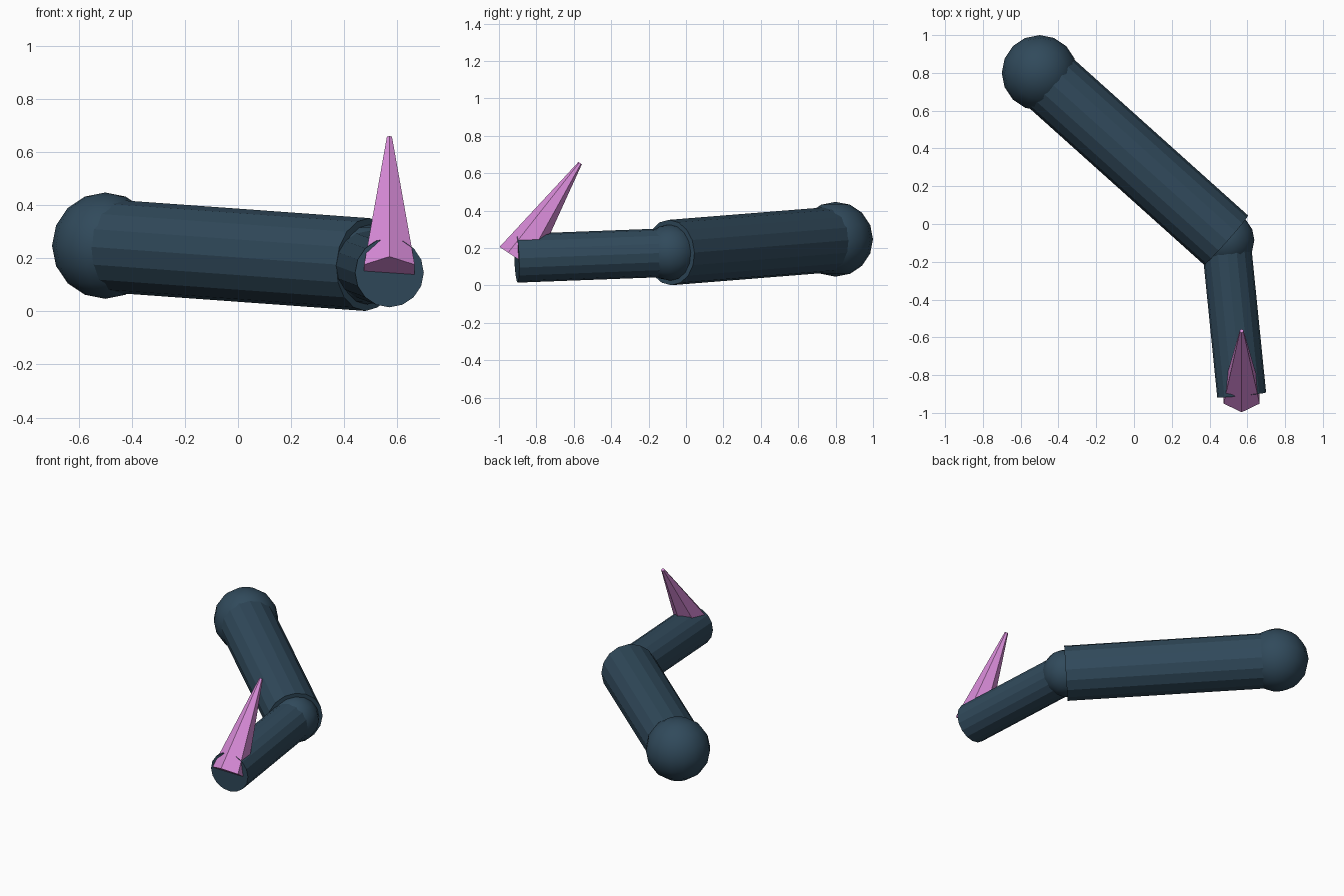
import bpy
from mathutils import Vector

if "Cube" in bpy.data.objects:
    bpy.data.objects.remove(bpy.data.objects["Cube"])

# Joint positions along the limb
SHOULDER = Vector((-0.50, 0.80, 0.247))
ELBOW = Vector((0.487, -0.085, 0.176))
WRIST = Vector((0.57, -0.905, 0.145))
CLAW_TIP = Vector((0.57, -0.566, 0.654))


def material(name, rgb):
    m = bpy.data.materials.new(name)
    m.diffuse_color = (*rgb, 1)
    m.use_nodes = True
    m.node_tree.nodes["Principled BSDF"].inputs["Base Color"].default_value = m.diffuse_color
    return m


SLATE = material("slate", (0.03, 0.068, 0.105))
PINK = material("pink", (0.69, 0.26, 0.69))


def finish(name, mat):
    ob = bpy.context.object
    ob.name = name
    ob.data.materials.append(mat)
    return ob


def ball(name, centre, radius):
    bpy.ops.mesh.primitive_uv_sphere_add(segments=16, ring_count=8,
                                         radius=radius, location=centre)
    bpy.ops.object.shade_smooth()
    return finish(name, SLATE)


def rod(name, start, end, r1, r2, sides, mat):
    axis = end - start
    bpy.ops.mesh.primitive_cone_add(vertices=sides, radius1=r1, radius2=r2,
                                    depth=axis.length, location=(start + end) / 2)
    ob = finish(name, mat)
    ob.rotation_mode = 'QUATERNION'
    ob.rotation_quaternion = axis.to_track_quat('Z', 'Y')
    return ob


# Joints
ball("shoulder_joint", SHOULDER, 0.20)
ball("elbow_joint", ELBOW, 0.15)

# Limb segments
rod("upper_limb", SHOULDER, ELBOW, 0.175, 0.175, 16, SLATE)
rod("lower_limb", ELBOW, WRIST, 0.13, 0.13, 16, SLATE)

# Six-sided tapered claw
rod("claw", WRIST, CLAW_TIP, 0.11, 0.011, 6, PINK)
